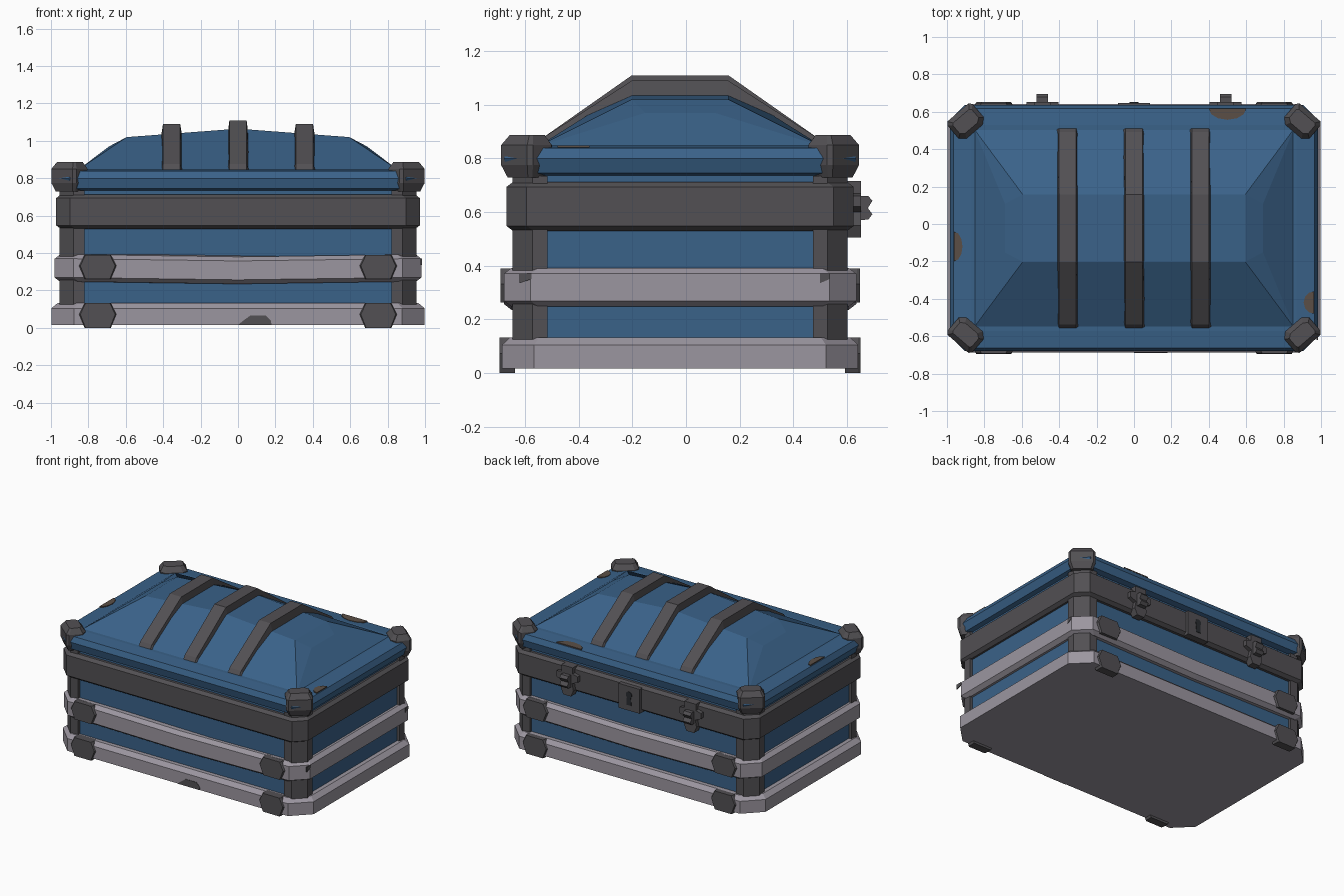
import bpy, bmesh, math
from mathutils import Vector

if "Cube" in bpy.data.objects:
    bpy.data.objects.remove(bpy.data.objects["Cube"])

CY = -0.022  # y centre of the case (latches stick out at the back)


def material(name, rgb):
    m = bpy.data.materials.new(name)
    m.diffuse_color = (*rgb, 1)
    m.use_nodes = True
    m.node_tree.nodes["Principled BSDF"].inputs["Base Color"].default_value = m.diffuse_color
    return m


BLUE = material("blue paint", (0.042, 0.122, 0.25))
DARK = material("dark metal", (0.084, 0.080, 0.087))
GREY = material("light grey metal", (0.33, 0.305, 0.35))
RUST = material("rust brown", (0.105, 0.078, 0.062))
BLACK = material("keyhole black", (0.022, 0.025, 0.03))


def mesh(name, verts, faces, mat):
    me = bpy.data.meshes.new(name)
    me.from_pydata([tuple(v) for v in verts], [], faces)
    bm = bmesh.new()
    bm.from_mesh(me)
    bmesh.ops.recalc_face_normals(bm, faces=bm.faces)
    bm.to_mesh(me)
    bm.free()
    me.materials.append(mat)
    ob = bpy.data.objects.new(name, me)
    bpy.context.collection.objects.link(ob)
    return ob


def loft(name, rings, mat):
    """Skin a stack of rings with the same point count, capped at both ends."""
    n = len(rings[0])
    verts = [v for r in rings for v in r]
    faces = [list(range(n)), list(range(len(verts) - n, len(verts)))]
    for k in range(len(rings) - 1):
        for i in range(n):
            j = (i + 1) % n
            faces.append([k * n + i, k * n + j, (k + 1) * n + j, (k + 1) * n + i])
    return mesh(name, verts, faces, mat)


def ring(hx, hy, ch, z, sag=0):
    """Rectangle with cut corners; the middles of the long sides may sag."""
    q = [(0, -hy), (hx - ch, -hy), (hx, -hy + ch), (hx, hy - ch), (hx - ch, hy),
         (0, hy), (-hx + ch, hy), (-hx, hy - ch), (-hx, -hy + ch), (-hx + ch, -hy)]
    return [(x, y + CY, z - (sag if x == 0 else 0)) for x, y in q]


def band(name, hx, hy, ch, z0, z1, bev, mat, sag=0):
    inn = bev * 1.3
    loft(name, [ring(hx - inn, hy - inn, ch, z0, sag), ring(hx, hy, ch, z0 + bev, sag),
                ring(hx, hy, ch, z1 - bev, sag), ring(hx - inn, hy - inn, ch, z1, sag)], mat)


def prism(name, pts, axis, lo, hi, mat):
    """Extrude a 2D outline along an axis."""
    def at(p, d):
        return {'x': (d, p[0], p[1]), 'y': (p[0], d, p[1]), 'z': (p[0], p[1], d)}[axis]
    return loft(name, [[at(p, lo) for p in pts], [at(p, hi) for p in pts]], mat)


def box(name, x0, x1, y0, y1, z0, z1, mat):
    return prism(name, [(x0, y0), (x1, y0), (x1, y1), (x0, y1)], 'z', z0, z1, mat)


# Body shell and surrounding bands
loft("body_shell", [ring(0.935, 0.605, 0.07, 0.03), ring(0.935, 0.605, 0.07, 0.745)], BLUE)
loft("base_band", [ring(0.998, 0.664, 0.12, 0.016), ring(0.998, 0.664, 0.12, 0.105),
                   ring(0.965, 0.635, 0.11, 0.132)], GREY)
band("middle_band", 0.98, 0.657, 0.10, 0.247, 0.392, 0.022, GREY, 0.012)
band("upper_band", 0.972, 0.647, 0.075, 0.53, 0.712, 0.018, DARK)

# Corner posts and diagonal lid corner caps
for sx in (-1, 1):
    for sy in (-1, 1):
        tag = ("left" if sx < 0 else "right") + ("_front" if sy < 0 else "_back")
        post = [(0.82, 0.495), (0.82, 0.625), (0.88, 0.625), (0.955, 0.55), (0.955, 0.495)]
        prism("post_" + tag, [(sx * x, sy * y + CY) for x, y in post], 'z', 0.1, 0.735, DARK)

        u = Vector((0.76, -0.65))      # along the cut corner
        w = Vector((0.65, 0.76))       # outward
        centre = Vector((0.897, 0.567))
        rings = []
        for z, k, out in ((0.728, 0.068, 0.05), (0.775, 0.088, 0.068),
                          (0.85, 0.088, 0.068), (0.887, 0.066, 0.042)):
            r = []
            for a, b in ((-0.65, -1), (0.65, -1), (1, -0.6), (1, 0.75), (0.85, 1),
                         (-0.85, 1), (-1, 0.75), (-1, -0.6)):
                p = centre + u * a * k + w * b * out
                r.append((sx * p.x, sy * p.y + CY, z))
            rings.append(r)
        loft("lid_corner_" + tag, rings, DARK)

        # Hexagonal bumpers on the two grey bands
        for level, z0, z1, face in (("low", 0.0, 0.132, 0.673), ("high", 0.262, 0.39, 0.67)):
            zm, h = (z0 + z1) / 2, (z1 - z0) / 2

            def hexa(s, y):
                return [(sx * (0.75 + x * s), sy * y + CY, zm + z * h) for x, z in
                        ((-0.1, 0.1), (-0.07, 1), (0.07, 1), (0.1, 0.1), (0.07, -1), (-0.07, -1))]
            loft("bumper_%s_%s" % (level, tag), [hexa(1, 0.615), hexa(1, face - 0.01), hexa(0.93, face)], DARK)

# Lid rim
loft("lid_rim", [ring(0.93, 0.61, 0.07, 0.735), ring(0.965, 0.643, 0.08, 0.745),
                 ring(0.985, 0.657, 0.08, 0.80), ring(0.965, 0.64, 0.08, 0.838),
                 ring(0.87, 0.55, 0.02, 0.848)], BLUE)

# Faceted dome: corners, hip points, crown points and ridge
dv, idx = [], {}
for s in (-1, 1):
    for name, x, y, z in (("C", 0.855, 0.53, 0.845), ("M", 0.69, 0.13, 0.97), ("T", 0.595, 0.18, 1.02)):
        for t in (-1, 1):
            idx[name, s, t] = len(dv)
            dv.append((s * x, t * y + CY, z))
for t in (-1, 1):
    for name, y, z in (("B", 0.53, 0.845), ("R", 0.18, 1.065)):
        idx[name, t] = len(dv)
        dv.append((0, t * y + CY, z))
df = []
for s in (-1, 1):
    for a, b in (("C", "M"), ("M", "T")):
        df.append([idx[a, s, -1], idx[a, s, 1], idx[b, s, 1], idx[b, s, -1]])
    df.append([idx["T", s, -1], idx["T", s, 1], idx["R", 1], idx["R", -1]])
    df.append([idx["B", -1], idx["B", 1], idx["C", s, 1], idx["C", s, -1]])
    for t in (-1, 1):
        df.append([idx["C", s, t], idx["M", s, t], idx["T", s, t]])
        df.append([idx["C", s, t], idx["T", s, t], idx["R", t], idx["B", t]])
mesh("lid_dome", dv, df, BLUE)

# Three ribs over the dome, narrower on top
for name, x, top in (("left", -0.355, 1.09), ("centre", 0.0, 1.11), ("right", 0.355, 1.09)):
    outer = [(-0.535, 0.845), (-0.515, 0.875), (-0.18, top), (0.18, top), (0.515, 0.875), (0.535, 0.845)]
    inner = [(-0.53, 0.84), (-0.49, 0.845), (-0.17, 1.0), (0.17, 1.0), (0.49, 0.845), (0.53, 0.84)]
    rings = []
    for (yo, zo), (yi, zi) in zip(outer, inner):
        rings.append([(x - 0.06, yi + CY, zi), (x + 0.06, yi + CY, zi),
                      (x + 0.046, yo + CY, zo), (x - 0.046, yo + CY, zo)])
    loft("rib_" + name, rings, DARK)

# Latches on the back
for name, x in (("left", -0.49), ("right", 0.49)):
    plate = [(-0.03, 0.505), (0.03, 0.505), (0.05, 0.55), (0.04, 0.60), (0.085, 0.62), (0.085, 0.66),
             (0.045, 0.67), (0.045, 0.715), (-0.045, 0.715), (-0.045, 0.67), (-0.085, 0.66),
             (-0.085, 0.62), (-0.04, 0.60), (-0.05, 0.55)]
    prism("latch_plate_" + name, [(x + a, z) for a, z in plate], 'y', 0.60, 0.652, DARK)
    knob = [(0.64, 0.57), (0.68, 0.572), (0.695, 0.592), (0.678, 0.615), (0.695, 0.642),
            (0.68, 0.66), (0.64, 0.66)]
    prism("latch_knob_" + name, knob, 'x', x - 0.03, x + 0.03, DARK)

# Lock plate with keyhole
box("lock_plate", -0.085, 0.085, 0.60, 0.648, 0.525, 0.70, DARK)
hole = [(0.024 * math.cos(a), 0.638 + 0.024 * math.sin(a)) for a in
        [math.radians(-50 + 280 * i / 9) for i in range(10)]]
prism("keyhole", hole + [(-0.02, 0.565), (0.02, 0.565)], 'y', 0.646, 0.651, BLACK)

# Worn chips on the grey bands
chip = [(0.0, 0.016), (0.03, 0.04), (0.065, 0.065), (0.15, 0.065), (0.175, 0.04), (0.18, 0.016)]
prism("base_chip_front", chip, 'y', -0.689, -0.684, DARK)
for name, y0, y1 in (("front", -0.62, -0.577), ("back", 0.50, 0.535)):
    prism("middle_chip_" + name, [(y0, 0.37), (y1, 0.37), (y1, 0.35), (y0, 0.335)],
          'x', 0.977, 0.983, DARK)

# Rust patches on the lid rim
for name, x, y, rx, ry, a0 in (("back", 0.5, 0.617, 0.10, 0.06, 180), ("left", -0.962, -0.12, 0.045, 0.08, -90),
                               ("right", 0.962, -0.42, 0.055, 0.06, 90)):
    arc = [math.radians(a0 + 30 * i) for i in range(7)]
    prism("rust_patch_" + name, [(x + rx * math.cos(a), y + ry * math.sin(a)) for a in arc],
          'z', 0.84, 0.8475, RUST)
